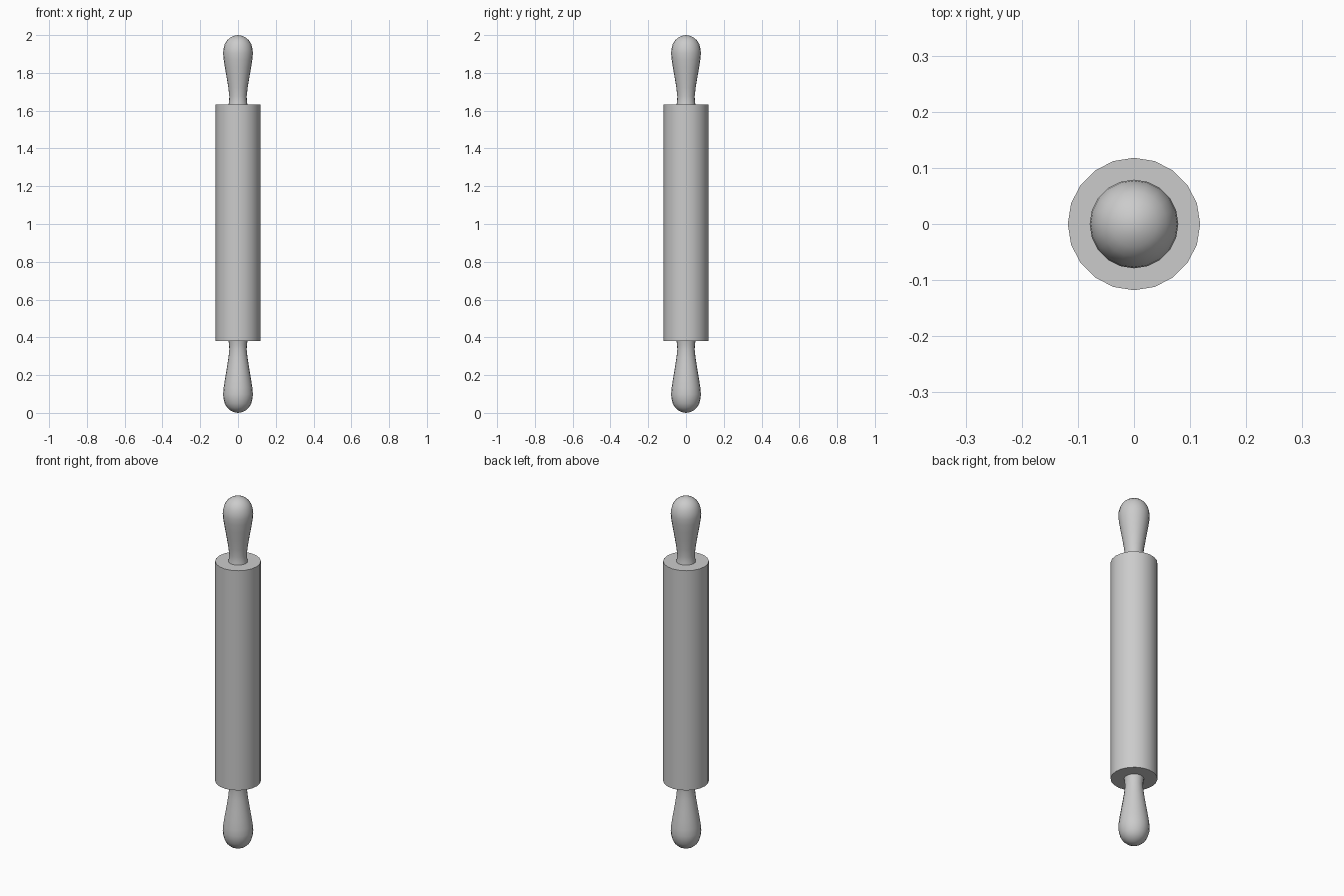
import bpy, bmesh, math

if "Cube" in bpy.data.objects:
    bpy.data.objects.remove(bpy.data.objects["Cube"])

SIDES = 20
BODY_BOTTOM, BODY_TOP, BODY_RADIUS = 0.38, 1.632, 0.118


def turned(name, profile):
    """Lathe a list of (radius, z) points around the z axis."""
    bm = bmesh.new()
    verts = [bm.verts.new((r, 0, z)) for r, z in profile]
    edges = [bm.edges.new(pair) for pair in zip(verts, verts[1:])]
    bmesh.ops.spin(bm, geom=verts + edges, cent=(0, 0, 0), axis=(0, 0, 1),
                   angle=math.tau, steps=SIDES, use_duplicate=False)
    bmesh.ops.remove_doubles(bm, verts=bm.verts, dist=0.0005)
    bmesh.ops.recalc_face_normals(bm, faces=bm.faces)
    mesh = bpy.data.meshes.new(name)
    bm.to_mesh(mesh)
    bm.free()
    obj = bpy.data.objects.new(name, mesh)
    bpy.context.collection.objects.link(obj)
    bpy.ops.object.select_all(action='DESELECT')
    obj.select_set(True)
    bpy.context.view_layer.objects.active = obj
    bpy.ops.object.shade_smooth_by_angle(angle=math.radians(40))
    return obj


# Roller body
turned("roller", [(0, BODY_BOTTOM), (BODY_RADIUS, BODY_BOTTOM),
                  (BODY_RADIUS, BODY_TOP), (0, BODY_TOP)])

# Handle outline: (radius, fraction of the length from roller to tip)
grip = [(0.050, 0.0), (0.047, 0.05), (0.046, 0.12), (0.051, 0.24),
        (0.060, 0.39), (0.069, 0.53), (0.076, 0.65), (0.079, 0.74),
        (0.077, 0.80), (0.070, 0.87), (0.058, 0.925), (0.041, 0.965),
        (0.021, 0.99), (0, 1.0)]

# Upper and lower handles
turned("upper_handle", [(r, BODY_TOP + t * (2 - BODY_TOP)) for r, t in grip])
turned("lower_handle", [(r, BODY_BOTTOM * (1 - t)) for r, t in grip])
